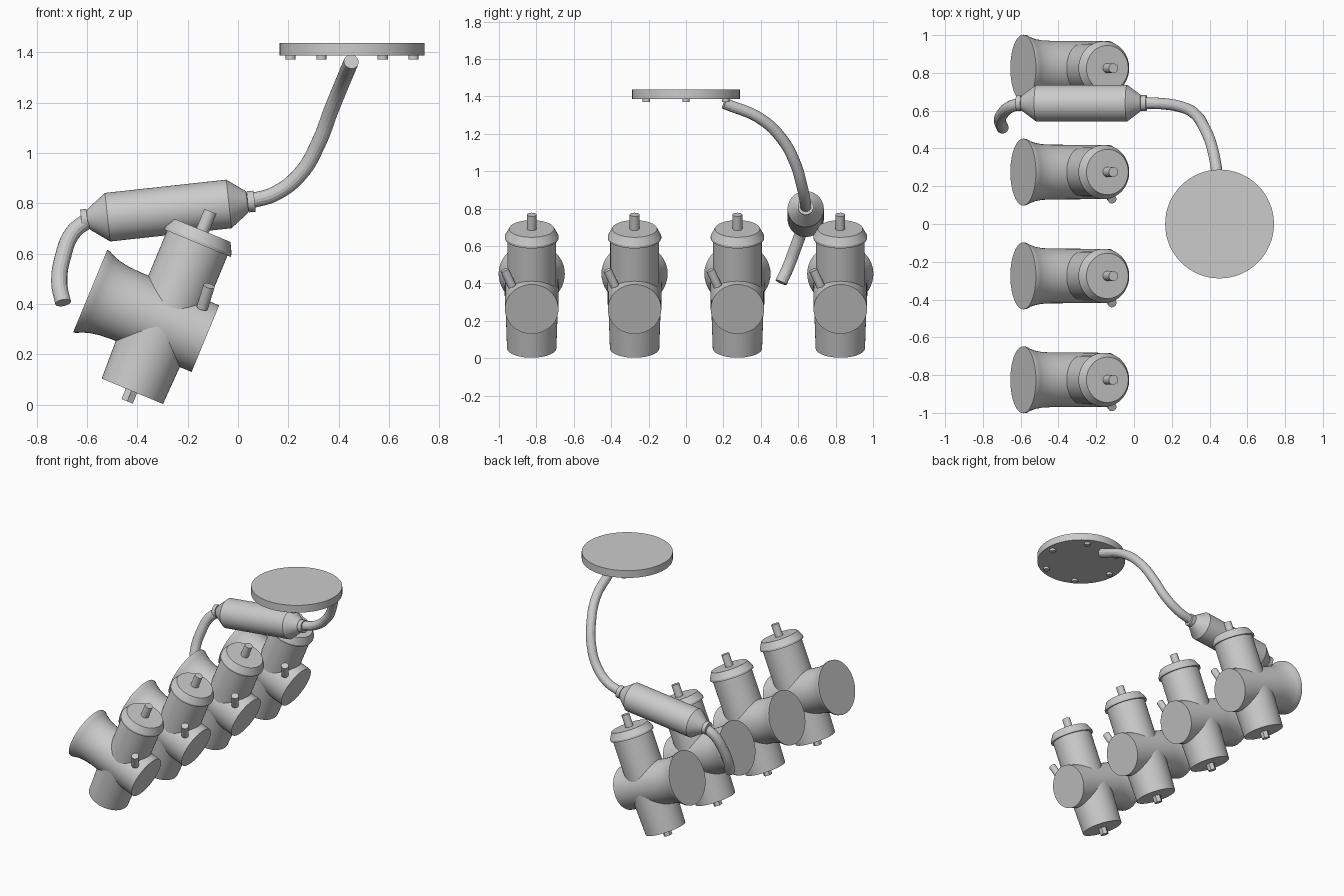
import bpy, bmesh, math
from mathutils import Vector

cube = bpy.data.objects.get("Cube")
if cube:
    bpy.data.objects.remove(cube, do_unlink=True)

GREY = (0.6, 0.6, 0.6, 1)
metal = bpy.data.materials.new("grey metal")
metal.use_nodes = True
metal.diffuse_color = GREY
metal.node_tree.nodes["Principled BSDF"].inputs["Base Color"].default_value = GREY


def finish(ob):
    ob.data.materials.append(metal)
    bpy.ops.object.select_all(action="DESELECT")
    ob.select_set(True)
    bpy.context.view_layer.objects.active = ob
    bpy.ops.object.shade_smooth_by_angle(angle=math.radians(22))
    return ob


def lathe(name, profile, origin, axis, sides=48):
    """Closed solid of revolution; profile holds (distance along axis, radius)."""
    bm = bmesh.new()
    rings = []
    for along, radius in profile:
        rings.append([bm.verts.new((radius * math.cos(a), radius * math.sin(a), along))
                      for a in (math.tau * i / sides for i in range(sides))])
    for low, high in zip(rings, rings[1:]):
        for i in range(sides):
            j = (i + 1) % sides
            bm.faces.new((low[i], low[j], high[j], high[i]))
    bm.faces.new(rings[0][::-1])
    bm.faces.new(rings[-1])
    bmesh.ops.recalc_face_normals(bm, faces=bm.faces)
    mesh = bpy.data.meshes.new(name)
    bm.to_mesh(mesh)
    bm.free()
    ob = bpy.data.objects.new(name, mesh)
    bpy.context.collection.objects.link(ob)
    ob.location = origin
    ob.rotation_euler = Vector(axis).to_track_quat("Z", "Y").to_euler()
    return finish(ob)


def rod(name, start, end, radius, sides=24):
    axis = Vector(end) - Vector(start)
    return lathe(name, [(0, radius), (axis.length, radius)], start, axis, sides)


def pipe(name, points, radius):
    """Round tube through the points, converted to a mesh."""
    curve = bpy.data.curves.new(name, "CURVE")
    curve.dimensions = "3D"
    curve.bevel_depth = radius
    curve.bevel_resolution = 6
    curve.use_fill_caps = True
    spline = curve.splines.new("BEZIER")
    spline.bezier_points.add(len(points) - 1)
    spline.resolution_u = 8
    for knot, co in zip(spline.bezier_points, points):
        knot.co = co
        knot.handle_left_type = knot.handle_right_type = "AUTO"
    ob = bpy.data.objects.new(name, curve)
    bpy.context.collection.objects.link(ob)
    bpy.ops.object.select_all(action="DESELECT")
    ob.select_set(True)
    bpy.context.view_layer.objects.active = ob
    bpy.ops.object.convert(target="MESH")
    ob = bpy.context.view_layer.objects.active
    return finish(ob)


# Four identical tilted intake units in a row
TILT = math.radians(22.5)
UP = Vector((math.sin(TILT), 0, math.cos(TILT)))
ALONG = Vector((math.cos(TILT), 0, -math.sin(TILT)))

BODY = [(-0.303, 0.177), (-0.292, 0.176), (-0.27, 0.165), (-0.24, 0.155),
        (-0.20, 0.148), (-0.15, 0.145), (0.192, 0.143)]
BOWL = [(-0.304, 0.132), (0, 0.142)]
BARREL = [(0, 0.13), (0.345, 0.13)]
CAP = [(0.338, 0.143), (0.35, 0.143), (0.393, 0.12)]

for n in range(4):
    y = -0.825 + 0.55 * n
    centre = Vector((-0.307, y, 0.336))
    top = centre + ALONG * 0.017
    tag = f"_{n + 1}"
    lathe("intake_body" + tag, BODY, centre, ALONG)
    lathe("lower_bowl" + tag, BOWL, centre + ALONG * 0.004, UP)
    lathe("upper_barrel" + tag, BARREL, top, UP)
    lathe("barrel_cap" + tag, CAP, top, UP)
    rod("cap_pin" + tag, top + UP * 0.38, top + UP * 0.475, 0.026)
    rod("drain_screw" + tag, centre - UP * 0.29, centre - UP * 0.349, 0.028, 6)
    rod("side_screw" + tag, (-0.142, y - 0.105, 0.385), (-0.115, y - 0.145, 0.472), 0.023)

# Canister with tapered ends and collars
CANISTER = [(-0.05, 0.042), (-0.025, 0.042), (-0.025, 0.035), (-0.015, 0.045),
            (0.055, 0.097), (0.54, 0.097), (0.61, 0.045), (0.615, 0.035),
            (0.615, 0.042), (0.643, 0.042)]
lathe("canister", CANISTER, (-0.573, 0.64, 0.739), (0.485, 0, 0.053))

# Bent pipes at both ends of the canister
pipe("inlet_pipe", [(-0.59, 0.64, 0.737), (-0.655, 0.62, 0.685), (-0.695, 0.585, 0.59),
                    (-0.71, 0.545, 0.485), (-0.695, 0.508, 0.405)], 0.032)
pipe("outlet_pipe", [(0.04, 0.64, 0.807), (0.15, 0.637, 0.84), (0.25, 0.62, 0.92),
                     (0.32, 0.585, 1.04), (0.37, 0.515, 1.17), (0.415, 0.40, 1.28),
                     (0.45, 0.205, 1.363)], 0.03)

# Round plate with a ring of bolts underneath
PLATE_X = 0.453
rod("round_plate", (PLATE_X, 0, 1.387), (PLATE_X, 0, 1.438), 0.288, 64)
for n in range(6):
    a = n * math.tau / 6
    x, y = PLATE_X + 0.244 * math.cos(a), 0.244 * math.sin(a)
    rod(f"plate_bolt_{n + 1}", (x, y, 1.371), (x, y, 1.39), 0.02, 16)
